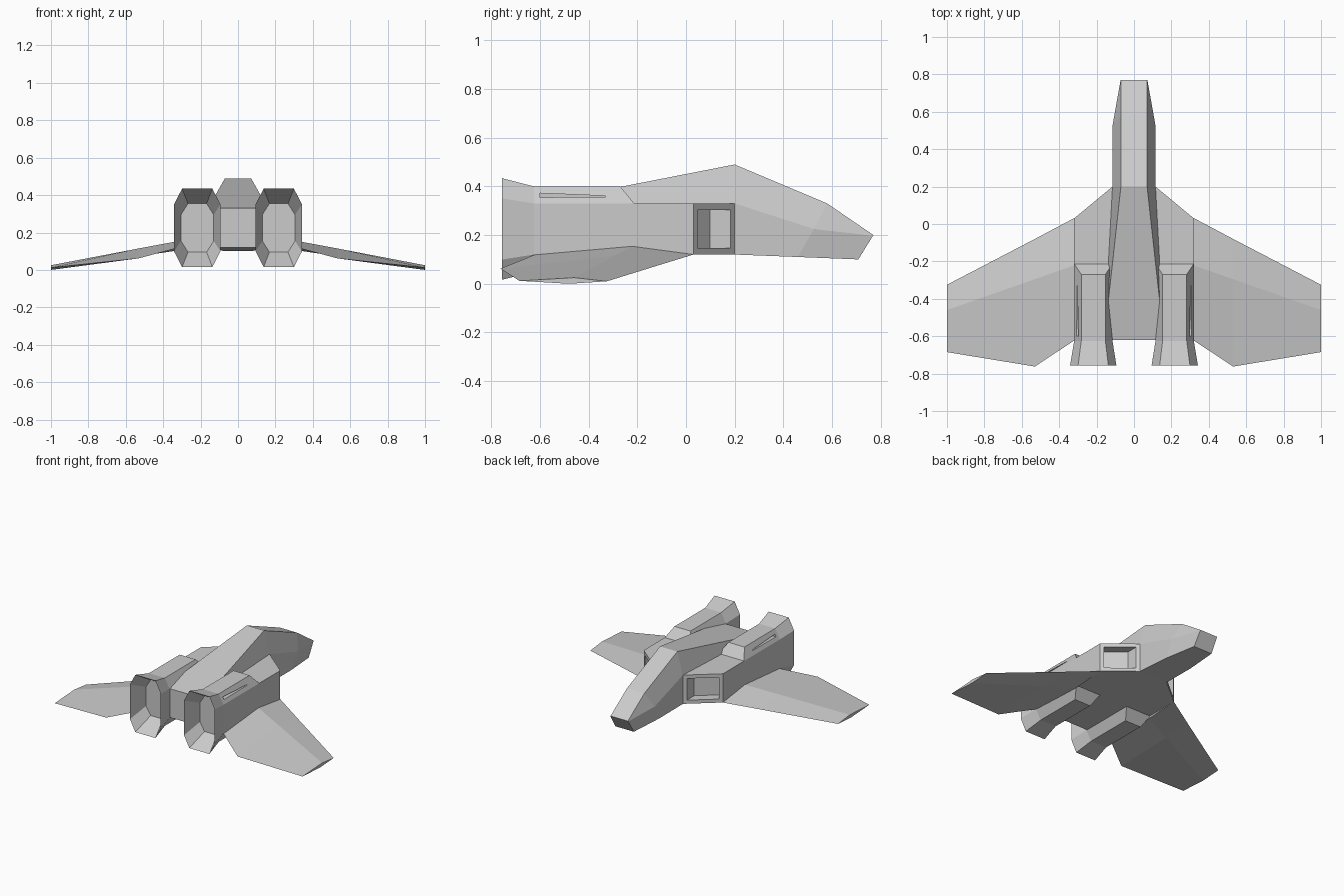
import bpy, bmesh
from mathutils import Vector

if "Cube" in bpy.data.objects:
    bpy.data.objects.remove(bpy.data.objects["Cube"])


def finish(name, bm):
    bmesh.ops.remove_doubles(bm, verts=bm.verts, dist=1e-5)
    bmesh.ops.recalc_face_normals(bm, faces=bm.faces)
    mesh = bpy.data.meshes.new(name)
    bm.to_mesh(mesh)
    bm.free()
    obj = bpy.data.objects.new(name, mesh)
    bpy.context.collection.objects.link(obj)
    return obj


def loft(name, rings):
    """Skin a row of equal-length closed rings and cap both ends."""
    bm = bmesh.new()
    rows = [[bm.verts.new(p) for p in ring] for ring in rings]
    n = len(rows[0])
    for a, b in zip(rows, rows[1:]):
        for i in range(n):
            j = (i + 1) % n
            bm.faces.new((a[i], a[j], b[j], b[i]))
    bm.faces.new(rows[0])
    bm.faces.new(rows[-1])
    return finish(name, bm)


def symmetric(half):
    return half + [(-x, y, z) for x, y, z in reversed(half)]


def mirror(obj):
    obj.modifiers.new("mirror", 'MIRROR').use_axis[0] = True


# Fuselage: top edge, shoulder and bottom edge at each station
loft("fuselage", [symmetric(h) for h in (
    [(.16, -.619, .33), (.16, -.619, .328), (.11, -.619, .125)],
    [(.07, .2, .49), (.115, .2, .33), (.115, .2, .12)],
    [(.07, .58, .33), (.115, .525, .225), (.105, .46, .11)],
    [(.07, .77, .2), (.072, .768, .197), (.075, .708, .1)],
)])

# Centre body with diagonal intake fronts
half_plan = [(.115, .2), (.32, .03), (.32, -.215), (.12, -.215), (.12, -.62)]
plan = half_plan + [(-x, y) for x, y in reversed(half_plan)]
body = loft("centre_body", [[(x, y, z) for x, y in plan] for z in (.12, .33)])
bm = bmesh.new()
bm.from_mesh(body.data)
bm.normal_update()
intakes = [f for f in bm.faces if abs(f.normal.x) > .3 and f.normal.y > .3]
bmesh.ops.inset_individual(bm, faces=intakes, thickness=.037)
pushed = bmesh.ops.extrude_discrete_faces(bm, faces=intakes)["faces"]
for f in pushed:
    bmesh.ops.translate(bm, verts=f.verts, vec=Vector((0, -.085, 0)))
bm.to_mesh(body.data)
bm.free()


# Engine nacelles: eight-sided rings, flared nozzle and hollow exhaust
def octagon(y, x0, x1, z, cx, cz):
    """Ring centred on height .225: half height z, corner cuts cx and cz."""
    lo, hi, c = .225 - z, .225 + z, cz
    pts = [(x0 + cx, lo), (x1 - cx, lo), (x1, lo + c), (x1, hi - c),
           (x1 - cx, hi), (x0 + cx, hi), (x0, hi - c), (x0, lo + c)]
    return [(x, y, zz) for x, zz in pts]


nacelle = loft("engine_nacelle", [
    octagon(-.213, .115, .32, .105, 0, 0),
    octagon(-.27, .115, .32, .175, .038, .07),
    octagon(-.625, .115, .32, .175, .038, .07),
    octagon(-.757, .094, .342, .209, .043, .083),
    octagon(-.625, .13, .305, .13, .038, .06),
])

# Tapered vent slot in each nacelle's outer chamfer
cutter = loft("vent_cutter", [
    [(x, y, z) for x, z in ((.275, a), (.34, a), (.34, b), (.275, b))]
    for y, a, b in ((-.6, .355, .372), (-.33, .357, .361))
])
cutter.hide_render = True
cutter.hide_viewport = True
cut = nacelle.modifiers.new("vent", 'BOOLEAN')
cut.object = cutter
cut.operation = 'DIFFERENCE'
cut.solver = 'EXACT'
mirror(nacelle)

# Wings: leading edge, top ridge, trailing edge, bottom ridge
wing = loft("wing", [[(x, y, z) for y, z in sec] for x, sec in (
    (.315, [(.034, .121), (-.22, .155), (-.62, .12), (-.22, .105)]),
    (.53, [(-.08, .086), (-.295, .115), (-.762, .062), (-.3, .073)]),
    (1.0, [(-.325, .01), (-.46, .025), (-.685, .012), (-.48, 0)]),
)])
mirror(wing)
